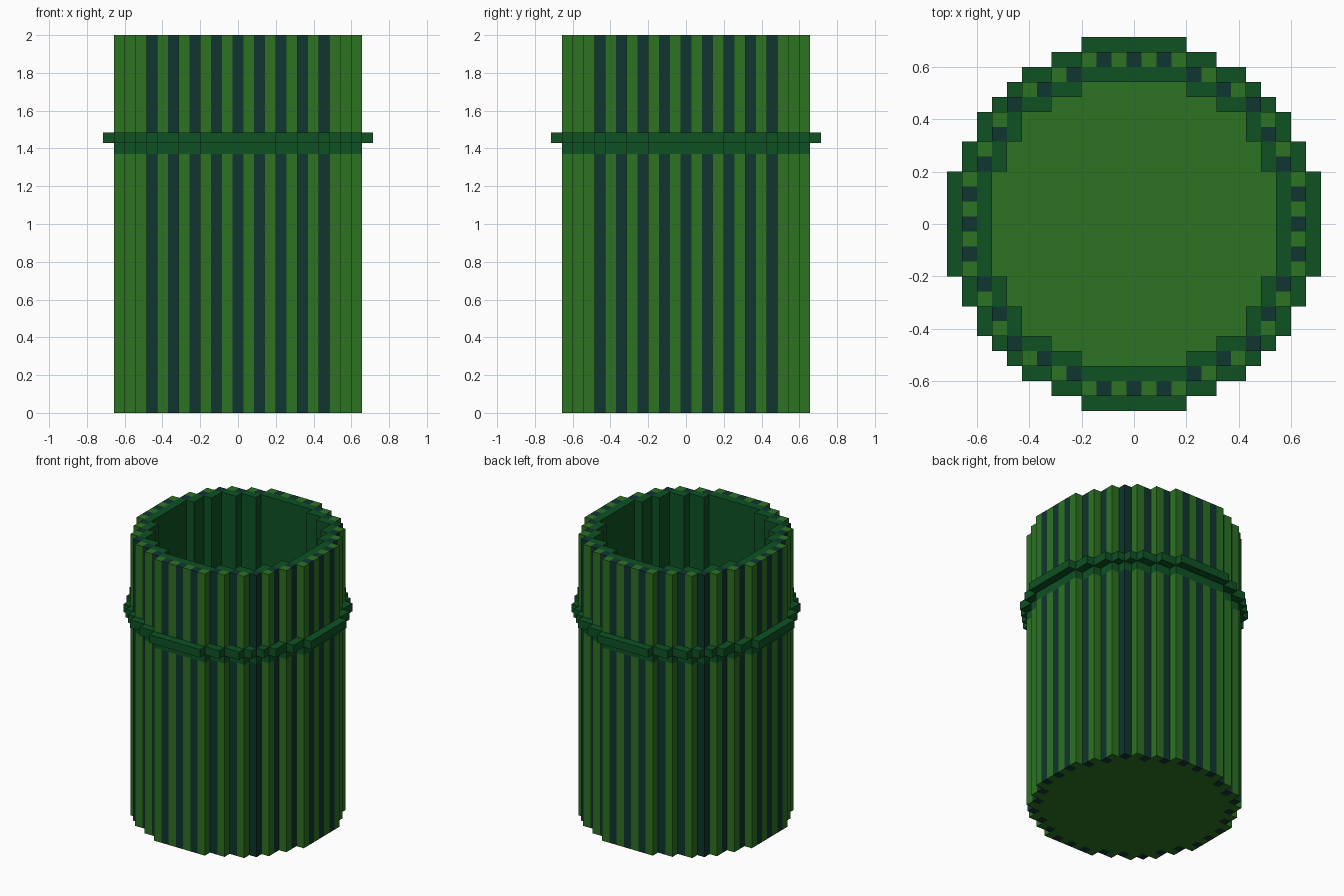
import bpy, bmesh

if "Cube" in bpy.data.objects:
    bpy.data.objects.remove(bpy.data.objects["Cube"])

V = 2 / 35            # block size: the model is 35 blocks tall
DIRS = [(1, 0), (0, 1), (-1, 0), (0, -1)]


def material(name, rgb):
    m = bpy.data.materials.new(name)
    m.diffuse_color = (*rgb, 1)
    m.use_nodes = True
    m.node_tree.nodes["Principled BSDF"].inputs["Base Color"].default_value = m.diffuse_color
    return m


LEAF = material("leaf green", (0.0262, 0.168, 0.0168))
DEEP = material("deep green", (0.0044, 0.0844, 0.0176))
TEAL = material("dark teal", (0.005, 0.036, 0.029))


# Nested blocky discs, each one block smaller than the last
def erode(cells):
    return {(x, y) for x, y in cells if all((x + a, y + b) in cells for a, b in DIRS)}


def dilate(cells):
    return cells | {(x + a, y + b) for x, y in cells for a, b in DIRS}


R = range(-12, 13)
disc = {(x, y) for x in R for y in R if x * x + y * y < 11.5 ** 2}
inner = erode(disc)
core = erode(inner)
wall = disc - inner
lining = inner - core
collar = dilate(disc) - disc


def build(name, cells, z0, z1, solid, mats, rule=lambda x, y: 0, top=None, bottom=None):
    """Block prisms; sides are made only where the neighbour is empty."""
    bm = bmesh.new()

    def face(pts, mi):
        f = bm.faces.new([bm.verts.new((px * V, py * V, pz * V)) for px, py, pz in pts])
        f.material_index = mi

    for x, y in sorted(cells):
        mi = rule(x, y)
        c = [(x + .5, y - .5), (x + .5, y + .5), (x - .5, y + .5), (x - .5, y - .5)]
        for i, (a, b) in enumerate(DIRS):
            if (x + a, y + b) not in solid:
                p, q = c[i], c[(i + 1) % 4]
                face([(*p, z0), (*q, z0), (*q, z1), (*p, z1)], mi)
        if top and (x, y) in top:
            face([(*p, z1) for p in c], mi)
        if bottom and (x, y) in bottom:
            face([(*p, z0) for p in reversed(c)], mi)
    bmesh.ops.remove_doubles(bm, verts=bm.verts, dist=1e-5)
    me = bpy.data.meshes.new(name)
    bm.to_mesh(me)
    bm.free()
    for m in mats:
        me.materials.append(m)
    ob = bpy.data.objects.new(name, me)
    bpy.context.collection.objects.link(ob)


def stripe(x, y):
    return 1 if min(abs(x), abs(y)) % 2 == 0 else 0


shell = wall | lining

# Striped outer wall, below and above the collar
build("lower_wall", wall, 0, 24, disc, [LEAF, TEAL], stripe, bottom=wall)
build("upper_wall", wall, 26, 35, disc, [LEAF, TEAL], stripe, top=wall)
# Flush band and the protruding collar on top of it
build("band", wall, 24, 25, disc, [DEEP])
build("collar", collar, 25, 26, disc | collar, [DEEP], top=collar, bottom=collar)
# Inner lining and floor
build("lining", lining, 1, 35, shell, [DEEP], top=lining)
build("floor", inner, 0, 1, disc, [LEAF], top=core, bottom=inner)
